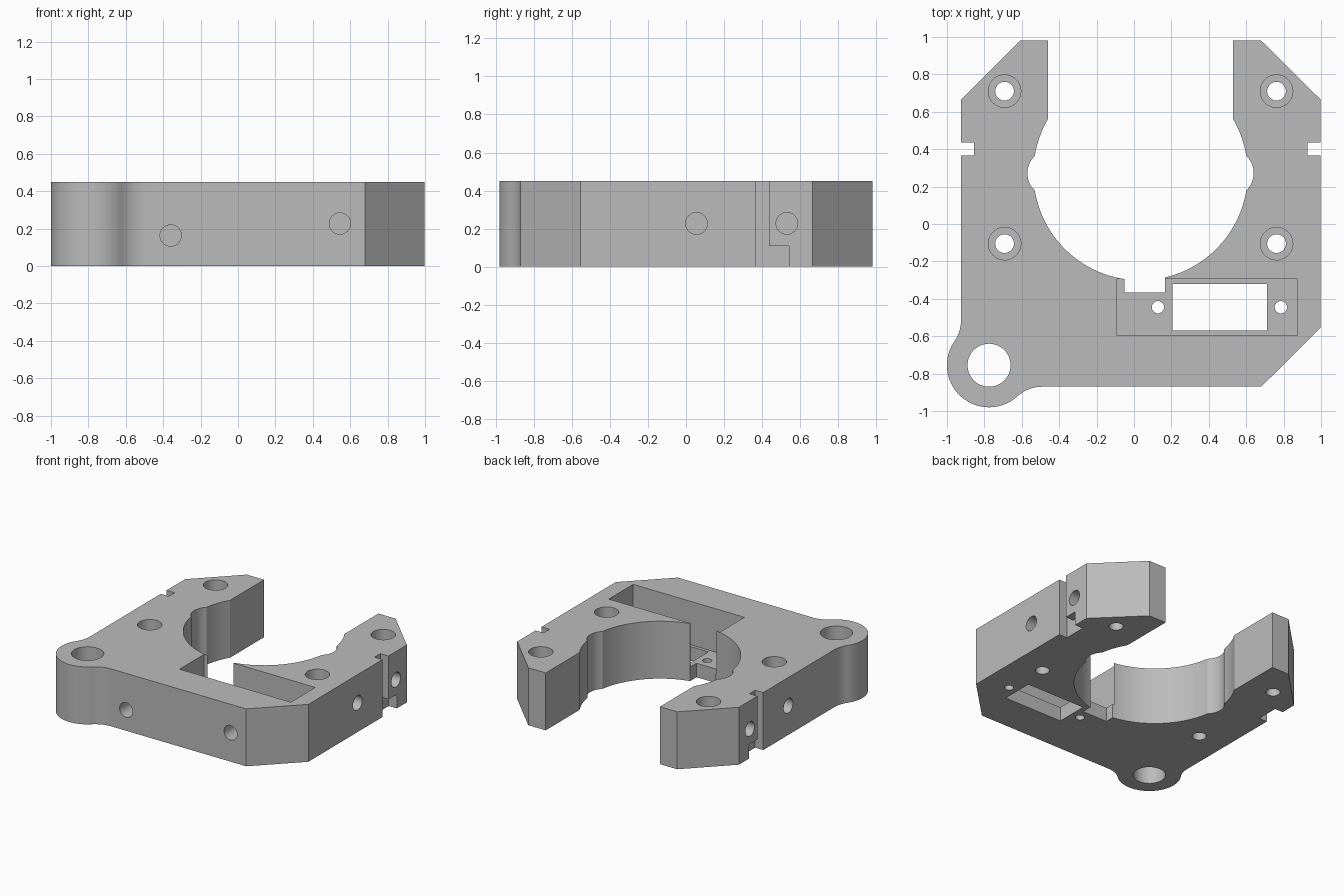
import bpy, bmesh
from math import sin, cos, pi, atan2, sqrt
from mathutils import Matrix

if "Cube" in bpy.data.objects:
    bpy.data.objects.remove(bpy.data.objects["Cube"])

HEIGHT = 0.45
FLOOR = 0.11          # floor of the sensor pocket and height of the side steps
MID_X = 0.035         # symmetry line of bore and arms
LEFT, RIGHT, FRONT, BACK = -0.925, 0.998, -0.87, 0.98

grey = bpy.data.materials.new("grey plastic")
grey.use_nodes = True
colour = (0.5, 0.5, 0.5, 1)
grey.diffuse_color = colour
grey.node_tree.nodes["Principled BSDF"].inputs["Base Color"].default_value = colour


def arc(cx, cy, r, a0, a1, n):
    return [(cx + r * cos(a0 + (a1 - a0) * i / n),
             cy + r * sin(a0 + (a1 - a0) * i / n)) for i in range(n + 1)]


def make_object(name, bm):
    bmesh.ops.recalc_face_normals(bm, faces=bm.faces)
    mesh = bpy.data.meshes.new(name)
    bm.to_mesh(mesh)
    bm.free()
    mesh.materials.append(grey)
    obj = bpy.data.objects.new(name, mesh)
    bpy.context.collection.objects.link(obj)
    return obj


def prism(name, points, z0, z1):
    bm = bmesh.new()
    face = bm.faces.new([bm.verts.new((x, y, z0)) for x, y in points])
    new = bmesh.ops.extrude_face_region(bm, geom=[face])["geom"]
    bmesh.ops.translate(bm, vec=(0, 0, z1 - z0),
                        verts=[v for v in new if isinstance(v, bmesh.types.BMVert)])
    return make_object(name, bm)


def cut(cutter):
    cutter.hide_render = True
    mod = body.modifiers.new("cut", "BOOLEAN")
    mod.operation, mod.solver, mod.object = "DIFFERENCE", "EXACT", cutter
    bpy.ops.object.modifier_apply(modifier=mod.name)
    bpy.data.objects.remove(cutter)


def cut_box(x0, x1, y0, y1, z0=-0.1, z1=HEIGHT + 0.1):
    cut(prism("box_cutter", [(x0, y0), (x1, y0), (x1, y1), (x0, y1)], z0, z1))


def cut_round(x, y, r, z0=-0.1, z1=HEIGHT + 0.1, n=48):
    cut(prism("round_cutter", arc(x, y, r, 0, 2 * pi, n)[:-1], z0, z1))


def cut_side_hole(centre, axis, depth, r=0.057):
    # blind screw hole, centred on the outer face
    bm = bmesh.new()
    turn = Matrix.Rotation(pi / 2, 4, axis)
    bmesh.ops.create_cone(bm, cap_ends=True, segments=40, radius1=r, radius2=r,
                          depth=2 * depth, matrix=Matrix.Translation(centre) @ turn)
    cut(make_object("screw_cutter", bm))


# Body outline: chamfered plate with a round lug blended in at one corner
lug_x, lug_y, lug_r = -0.775, -0.755, 0.225
blend = 0.197
reach = lug_r + blend
side_x = LEFT - blend
side_y = lug_y + sqrt(reach ** 2 - (lug_x - side_x) ** 2)
low_y = FRONT - blend
low_x = lug_x + sqrt(reach ** 2 - (lug_y - low_y) ** 2)
a_side = atan2(side_y - lug_y, side_x - lug_x)
a_low = atan2(low_y - lug_y, low_x - lug_x)

outline = arc(side_x, side_y, blend, 0, a_side - pi, 12)
outline += arc(lug_x, lug_y, lug_r, a_side, a_low + 2 * pi, 48)[1:]
outline += arc(low_x, low_y, blend, a_low + pi, pi / 2, 12)[1:]
outline += [(0.68, FRONT), (RIGHT, -0.555), (RIGHT, 0.665), (0.68, BACK),
            (-0.61, BACK), (LEFT, 0.665)]
body = prism("mount_body", outline, 0, HEIGHT)
bpy.context.view_layer.objects.active = body
body.select_set(True)

# Open bore: main circle with a shallow lobe each side, opening to the back
bore_y, bore_r = 0.272, 0.573
lobe_r, lobe_x, half = 0.127, 0.478, 0.0925
a_bore = atan2(half, sqrt(bore_r ** 2 - half ** 2))
a_lobe = atan2(half, sqrt(lobe_r ** 2 - half ** 2))
arm = 0.495
a_arm = atan2(sqrt(bore_r ** 2 - arm ** 2), arm)
right_lobe = arc(MID_X + lobe_x, bore_y, lobe_r, -a_lobe, a_lobe, 16)
left_lobe = arc(MID_X - lobe_x, bore_y, lobe_r, pi - a_lobe, pi + a_lobe, 16)
bore = arc(MID_X, bore_y, bore_r, pi + a_bore, 2 * pi - a_bore, 72)[1:-1]
bore += right_lobe + arc(MID_X, bore_y, bore_r, a_bore, a_arm, 8)[1:]
bore += [(MID_X + arm, BACK + 0.1), (MID_X - arm, BACK + 0.1)]
bore += arc(MID_X, bore_y, bore_r, pi - a_arm, pi - a_bore, 8)[:-1] + left_lobe
cut(prism("bore_cutter", bore, -0.1, HEIGHT + 0.1))

# Sensor pocket with window, bore notch and two small holes
cut_box(-0.09, 0.875, -0.595, -0.293, FLOOR)
cut_box(-0.05, 0.165, -0.365, -0.2)
cut_box(0.205, 0.71, -0.57, -0.32)
for x in (0.128, 0.785):
    cut_round(x, -0.445, 0.033, n=24)

# Lug hole and four counterbored mounting holes
cut_round(lug_x, lug_y, 0.115)
for x in (-0.692, 0.762):
    for y in (-0.105, 0.71):
        cut_round(x, y, 0.05)
        cut_round(x, y, 0.087, FLOOR)

# Side slots, widened towards the back at the bottom
for x0, x1 in ((LEFT - 0.1, LEFT + 0.07), (RIGHT - 0.07, RIGHT + 0.1)):
    cut_box(x0, x1, 0.365, 0.437)
    cut_box(x0, x1, 0.365, 0.54, -0.1, FLOOR)

# Blind screw holes in the sides and front
for x in (LEFT, RIGHT):
    for y in (0.055, 0.53):
        cut_side_hole((x, y, 0.228), "Y", 0.22)
for x, z in ((-0.36, 0.163), (0.545, 0.227)):
    cut_side_hole((x, FRONT, z), "X", 0.22)

bpy.ops.object.shade_smooth_by_angle(angle=pi / 7)
